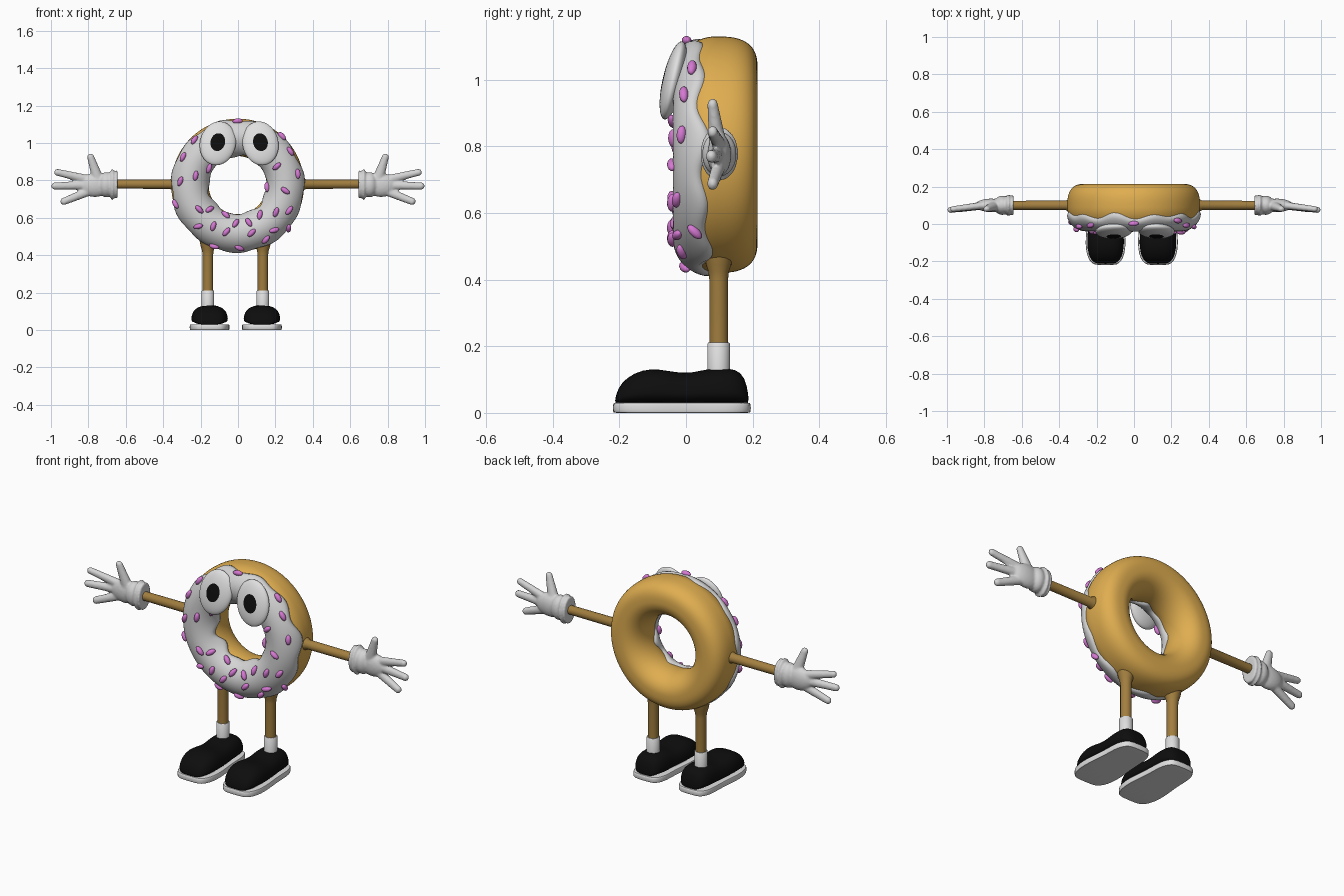
import bpy, bmesh, math
from mathutils import Vector, Matrix
from math import sin, cos, pi, radians

if "Cube" in bpy.data.objects:
    bpy.data.objects.remove(bpy.data.objects["Cube"])


def material(name, r, g, b):
    m = bpy.data.materials.new(name)
    m.diffuse_color = (r, g, b, 1)
    m.use_nodes = True
    m.node_tree.nodes["Principled BSDF"].inputs["Base Color"].default_value = m.diffuse_color
    return m


DOUGH = material("golden dough", 0.74, 0.42, 0.08)
LIMB = material("brown limb", 0.36, 0.21, 0.05)
ICING = material("icing grey white", 0.66, 0.66, 0.66)
WHITE = material("white", 0.74, 0.74, 0.74)
BLACK = material("black", 0.004, 0.004, 0.004)
PINK = material("pink sprinkle", 0.66, 0.19, 0.64)


def finish(name, bm, mats, angle=40, subsurf=0):
    bmesh.ops.recalc_face_normals(bm, faces=bm.faces)
    me = bpy.data.meshes.new(name)
    bm.to_mesh(me)
    bm.free()
    for m in mats:
        me.materials.append(m)
    me.shade_smooth()
    me.set_sharp_from_angle(angle=radians(angle))
    ob = bpy.data.objects.new(name, me)
    bpy.context.collection.objects.link(ob)
    if subsurf:
        mod = ob.modifiers.new("subdivide", 'SUBSURF')
        mod.levels = mod.render_levels = subsurf
    return ob


def loft(rings, loop=False):
    """Skin closed rings of points; loop joins last to first, else ends are capped."""
    bm = bmesh.new()
    rows = [[bm.verts.new(p) for p in ring] for ring in rings]
    n = len(rows[0])
    for i in range(len(rows) - (0 if loop else 1)):
        a, b = rows[i], rows[(i + 1) % len(rows)]
        for j in range(n):
            bm.faces.new((a[j], a[(j + 1) % n], b[(j + 1) % n], b[j]))
    if not loop:
        bm.faces.new(rows[0])
        bm.faces.new(rows[-1])
    return bm


def tube(name, origin, axis, profile, mat, n=24):
    """Round limb: profile is (distance along axis, radius)."""
    axis = Vector(axis)
    u = Vector((0, 1, 0))
    v = axis.cross(u)
    rings = [[Vector(origin) + axis * d + (u * cos(2 * pi * k / n) + v * sin(2 * pi * k / n)) * r
              for k in range(n)] for d, r in profile]
    return finish(name, loft(rings), [mat])


# Ring body: rounded front, squarer outer back
R, A, YC, BF, BB, ZC = 0.255, 0.10, 0.09, 0.115, 0.125, 0.775


def section(phi, t=0.0):
    s, c = sin(phi), cos(phi)
    if c >= 0:
        return R + (A + t) * s, YC - (BF + t) * c
    e = 0.72 if s > 0 else 0.95
    return R + math.copysign((A + t) * abs(s) ** e, s), YC + (BB + t) * abs(c) ** e


def around(theta, r, y):
    return Vector((r * cos(theta) - 0.002, y, ZC + r * sin(theta)))


N = 120
finish("dough_ring", loft([[around(2 * pi * i / N, *section(2 * pi * j / 64)) for j in range(64)]
                           for i in range(N)], True), [DOUGH])

# Icing shell with a wavy drip edge
T = 0.014
rings = []
for i in range(N):
    th = 2 * pi * i / N
    outer = radians(72 - 7 * sin(th) + 6 * sin(11 * th) + 4 * sin(7 * th + 1))
    inner = radians(-72 + 6 * sin(6 * th) + 5 * sin(9 * th + 2))
    ring = []
    for j in range(25):
        f = j / 24
        t = T * (1 - abs(2 * f - 1) ** 14)
        ring.append(around(th, *section(inner + (outer - inner) * f, t)))
    for j in range(24, -1, -1):
        ring.append(around(th, *section(inner + (outer - inner) * j / 24, -0.006)))
    rings.append(ring)
finish("icing", loft(rings, True), [ICING], 70)

# Sprinkles: x, z offset from ring centre (hundredths), slant in degrees
SPRINKLES = [
    (0, 34, 8), (-23, 24, 65), (-29, 15, 65), (23.5, 26, -55), (28, 18, -55), (21, 10, 40),
    (32, 6, 90), (-15.5, 9, 80), (-22.5, 5, 80), (-30.5, 2, 65), (16, -1, -70), (25.5, -3, -35),
    (-33, -10, -45), (-20.5, -13, -45), (-21, -22, 20), (-15, -13, 35), (-6.5, -16, -60),
    (-6, -25, 50), (-1, -20.5, 60), (6, -20, -60), (7.5, -25.5, 45), (12, -16, 85),
    (1, -33.5, -40), (-12.5, -32.5, -5), (15, -29, 60), (20.5, -14.5, 70), (19.5, -24, 10),
    (27.5, -13.5, 50), (27, -23, -60), (-13, -22, 70)]
bm = bmesh.new()
for sx, sz, slant in SPRINKLES:
    x, z = sx / 100, sz / 100
    th, r = math.atan2(z, x), math.hypot(x, z)
    phi = math.asin(max(-0.95, min(0.95, (r - R) / (A + T))))
    pos = around(th, *section(phi, T + 0.003))
    nrm = Vector((cos(th) * sin(phi), -cos(phi), sin(th) * sin(phi)))
    d = Vector((cos(radians(slant)), 0, sin(radians(slant))))
    d = (d - nrm * d.dot(nrm)).normalized()
    rot = Matrix((d.cross(nrm), nrm, d)).transposed().to_4x4()
    bmesh.ops.create_uvsphere(bm, u_segments=12, v_segments=10, radius=1,
                              matrix=Matrix.Translation(pos) @ rot @ Matrix.Diagonal((0.014, 0.015, 0.027, 1)))
finish("sprinkles", bm, [PINK], 70)

# Eyes: flattened ovals whose front polar cap is the pupil
for side, ex in (("left", -0.108), ("right", 0.12)):
    bm = bmesh.new()
    bmesh.ops.create_uvsphere(bm, u_segments=40, v_segments=30, radius=1)
    for f in bm.faces:
        f.material_index = 1 if f.calc_center_median().z > cos(radians(24)) else 0
    roll = radians(12 if ex < 0 else -12)
    bm.transform(Matrix.Translation((ex, -0.038, 0.998)) @ Matrix.Rotation(radians(-13), 4, 'X')
                 @ Matrix.Rotation(roll, 4, 'Y') @ Matrix.Rotation(radians(90), 4, 'X')
                 @ Matrix.Diagonal((0.096, 0.121, 0.032, 1)))
    finish(side + "_eye", bm, [WHITE, BLACK], 80)

# Arms and gloves
FINGERS = [((0.80, 0.10, 0.805), (0.965, 0.080, 0.843), 0.024, 0.019),
           ((0.80, 0.10, 0.775), (0.978, 0.076, 0.770), 0.025, 0.020),
           ((0.79, 0.10, 0.745), (0.930, 0.080, 0.688), 0.025, 0.020),
           ((0.75, 0.095, 0.81), (0.788, 0.080, 0.925), 0.031, 0.019)]
for side, s in (("left", -1), ("right", 1)):
    tube(side + "_arm", (0, 0.1, 0.78), (s, 0, 0),
         [(0.30, 0.04), (0.345, 0.036), (0.365, 0.025), (0.67, 0.024)], LIMB)
    bm = bmesh.new()

    def blob(c, size):
        bmesh.ops.create_icosphere(bm, subdivisions=3, radius=1,
                                   matrix=Matrix.Translation((s * c[0], c[1], c[2])) @ Matrix.Diagonal((*size, 1)))

    blob((0.765, 0.10, 0.775), (0.085, 0.036, 0.064))   # palm
    blob((0.705, 0.10, 0.777), (0.045, 0.052, 0.068))   # wrist
    # flared cuff
    cone = bmesh.ops.create_cone(bm, cap_ends=True, segments=32, radius1=1, radius2=0.82, depth=1)
    bmesh.ops.transform(bm, verts=cone["verts"], matrix=Matrix.Translation((s * 0.672, 0.10, 0.778))
                        @ Matrix.Diagonal((s * 0.058, 0.054, 0.076, 1)) @ Matrix.Rotation(radians(90), 4, 'Y'))
    blob((0.672, 0.10, 0.778), (0.018, 0.058, 0.083))
    for a, b, r0, r1 in FINGERS:
        for k in range(15):
            r = r0 + (r1 - r0) * k / 14
            blob(Vector(a).lerp(Vector(b), k / 14), (r, r * 0.85, r))
    hand = finish(side + "_glove", bm, [ICING])
    rm = hand.modifiers.new("fuse", 'REMESH')
    rm.mode, rm.voxel_size, rm.use_smooth_shade = 'VOXEL', 0.006, True
    sm = hand.modifiers.new("soften", 'SMOOTH')
    sm.factor, sm.iterations = 0.5, 4

# Legs, socks and shoes. Shoe stations: y, half width, height above sole
SHOE = [(-0.213, 0.045, 0.012), (-0.205, 0.064, 0.045), (-0.18, 0.087, 0.078), (-0.13, 0.099, 0.103),
        (-0.08, 0.100, 0.104), (-0.03, 0.095, 0.093), (0.02, 0.090, 0.092), (0.06, 0.088, 0.104),
        (0.11, 0.087, 0.106), (0.15, 0.080, 0.104), (0.178, 0.062, 0.080), (0.188, 0.040, 0.02)]
for side, lx, fx in (("left", -0.161, -0.152), ("right", 0.133, 0.128)):
    tube(side + "_leg", (lx, 0.098, 0), (0, 0, 1),
         [(0.15, 0.028), (0.40, 0.028), (0.425, 0.031), (0.445, 0.038), (0.48, 0.045)], LIMB)
    tube(side + "_sock", (lx, 0.098, 0), (0, 0, 1),
         [(0.11, 0.034), (0.207, 0.034), (0.211, 0.031)], WHITE)
    rings = []
    for y, w, h in SHOE:
        ring = []
        for k in range(17):
            a = pi * k / 16
            ring.append((fx + math.copysign(w * abs(cos(a)) ** 0.7, cos(a)), y, 0.028 + h * sin(a) ** 0.65))
        rings.append(ring)
    finish(side + "_shoe", loft(rings), [BLACK], 60, 1)
    outline = [(w + 0.007, y) for y, w, h in SHOE] + [(-w - 0.007, y) for y, w, h in reversed(SHOE)]
    layers = [(0.0, 0.96), (0.0, 0.985), (0.006, 1.0), (0.024, 1.0), (0.031, 0.985), (0.031, 0.95)]
    rings = [[(fx + x * k, -0.012 + (y + 0.012) * 1.035 * k, z) for x, y in outline] for z, k in layers]
    finish(side + "_sole", loft(rings), [WHITE], 50, 1)
